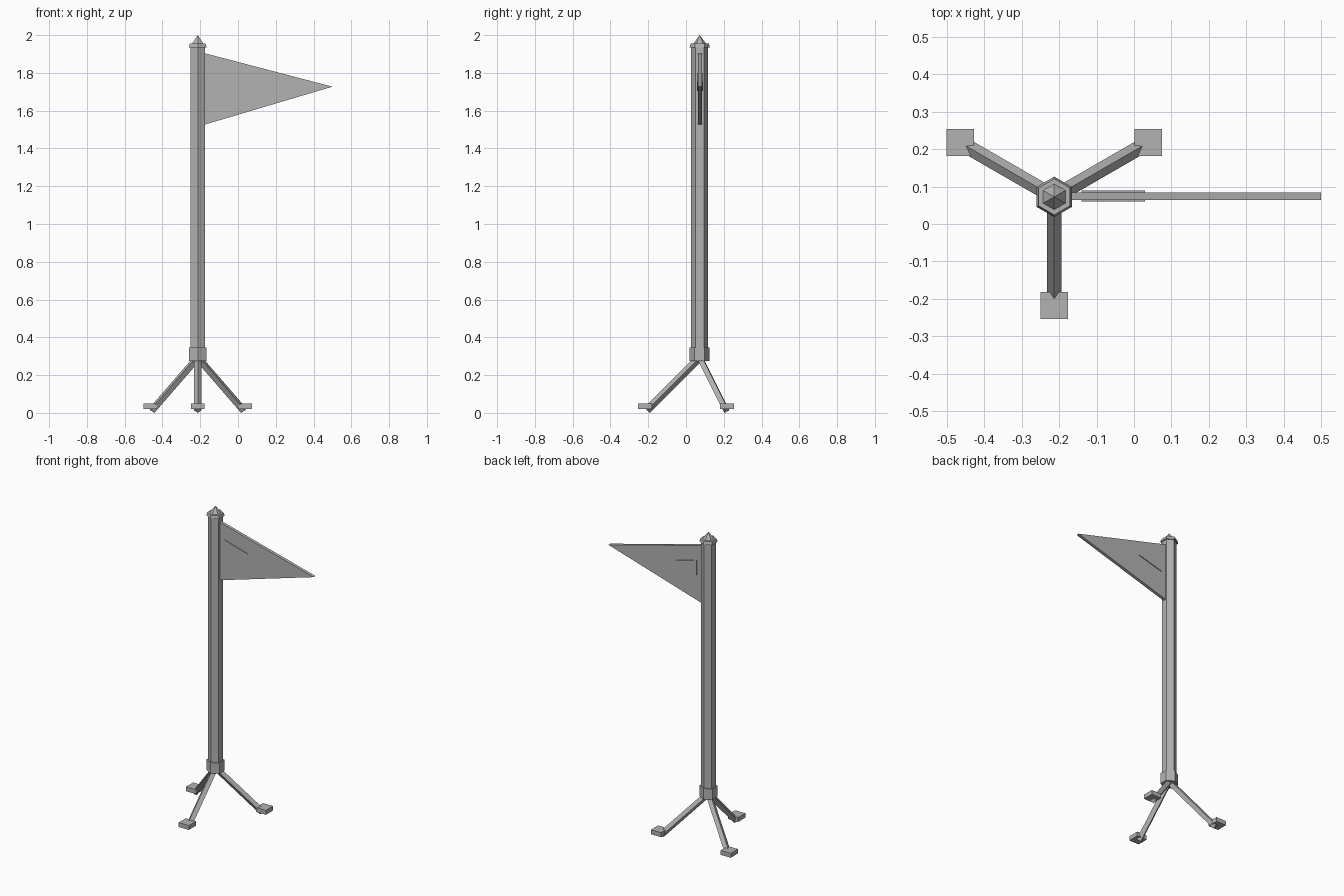
import bpy
from math import pi, radians, cos, sin
from mathutils import Vector

cube = bpy.data.objects.get("Cube")
if cube:
    bpy.data.objects.remove(cube, do_unlink=True)

PX, PY = -0.213, 0.0725   # pole axis

grey = bpy.data.materials.new("plain grey")
grey.use_nodes = True
grey.diffuse_color = (0.45, 0.45, 0.45, 1)
grey.node_tree.nodes["Principled BSDF"].inputs["Base Color"].default_value = (0.45, 0.45, 0.45, 1)


def finish(name):
    obj = bpy.context.object
    obj.name = name
    obj.data.materials.append(grey)
    return obj


def hexagon(name, z0, z1, r0, r1):
    """Six-sided prism or cone on the pole axis, with corners towards front and back."""
    bpy.ops.mesh.primitive_cone_add(vertices=6, radius1=r0, radius2=r1, depth=z1 - z0,
                                    location=(PX, PY, (z0 + z1) / 2))
    return finish(name)


def pennant(name, x0, x1, low, high, tip, half):
    """Flat triangle pointing to +x, extruded along y."""
    tri = [(x0, low), (x1, tip), (x0, high)]
    verts = [(x, PY + 0.002 + side * half, z) for side in (-1, 1) for x, z in tri]
    faces = [(0, 1, 2), (5, 4, 3)] + [(i, i + 3, (i + 1) % 3 + 3, (i + 1) % 3) for i in range(3)]
    mesh = bpy.data.meshes.new(name)
    mesh.from_pydata(verts, [], faces)
    obj = bpy.data.objects.new(name, mesh)
    bpy.context.collection.objects.link(obj)
    mesh.materials.append(grey)
    return obj


# Pole, lower collar and pointed cap
hexagon("pole", 0.275, 1.94, 0.045, 0.045)
hexagon("lower_collar", 0.275, 0.345, 0.053, 0.053)
hexagon("cap_rim", 1.935, 1.955, 0.054, 0.048)
hexagon("cap_point", 1.95, 2.0, 0.038, 0.0)

# Flag with a small raised emblem on both faces
pennant("flag", -0.18, 0.5, 1.525, 1.905, 1.727, 0.01)
pennant("flag_emblem", -0.14, 0.03, 1.705, 1.80, 1.752, 0.015)

# Tripod legs with square feet
for label, angle in (("front", -90), ("back_left", 30), ("back_right", 150)):
    out = Vector((cos(radians(angle)), sin(radians(angle)), 0))
    hub = Vector((PX, PY, 0.293))
    end = Vector((PX, PY, 0.014)) + out * 0.279
    bpy.ops.mesh.primitive_cylinder_add(vertices=4, radius=0.02, depth=(end - hub).length,
                                        location=(hub + end) / 2,
                                        rotation=(0, 3 * pi / 4, radians(angle)))
    finish(label + "_leg")
    bpy.ops.mesh.primitive_cube_add(size=1, location=(PX + out.x * 0.29, PY + out.y * 0.29, 0.035))
    finish(label + "_foot").scale = (0.073, 0.073, 0.029)
